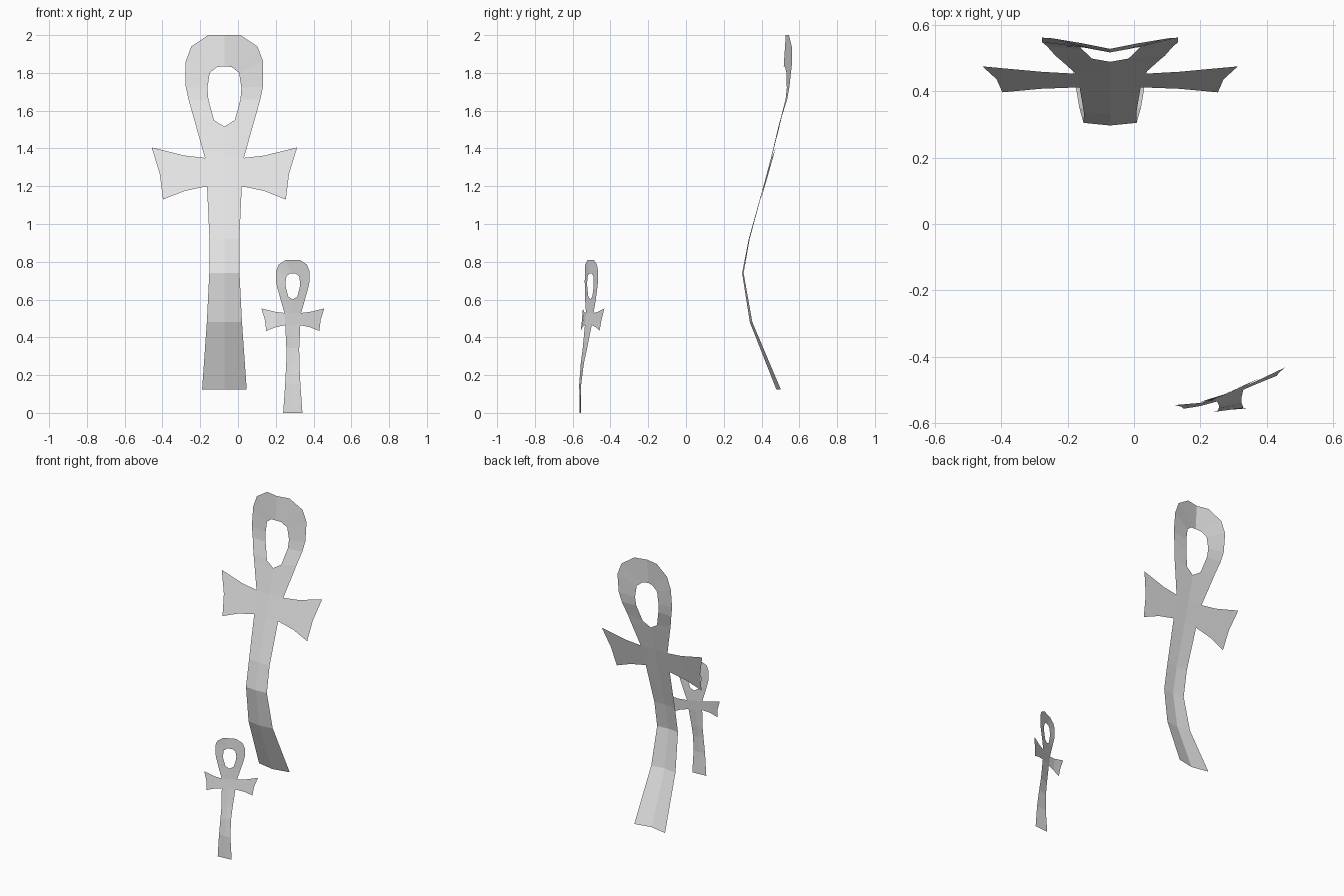
import bpy
import bmesh

cube = bpy.data.objects.get("Cube")
if cube:
    bpy.data.objects.remove(cube, do_unlink=True)

grey = bpy.data.materials.new("plain_grey")
grey.use_nodes = True
grey.diffuse_color = (0.8, 0.8, 0.8, 1)
grey.node_tree.nodes["Principled BSDF"].inputs["Base Color"].default_value = (0.8, 0.8, 0.8, 1)

# Half outline: (inner point, outer point) pairs up the stem and around the loop
STEM = [((0, z), (w, z)) for z, w in
        [(0.125, 0.118), (0.48, 0.093), (0.74, 0.08), (0.92, 0.079), (1.2, 0.092), (1.35, 0.103)]]
LOOP = [((0, 1.515), (0.148, 1.51)), ((0.055, 1.55), (0.165, 1.57)),
        ((0.085, 1.66), (0.19, 1.66)), ((0.09, 1.72), (0.205, 1.73)),
        ((0.078, 1.80), (0.205, 1.86)), ((0.04, 1.83), (0.175, 1.94)),
        ((0.02, 1.833), (0.085, 2.0)), ((0, 1.835), (0, 2.0))]
# Flared arm: root panel and tip panel
ARM = [[(0.103, 1.35), (0.092, 1.2), (0.21, 1.175), (0.21, 1.362)],
       [(0.21, 1.362), (0.21, 1.175), (0.325, 1.13), (0.342, 1.265), (0.385, 1.405)]]


def sample(table, z):
    """Linear interpolation through (z, value) points."""
    if z <= table[0][0]:
        return table[0][1]
    for (z0, a), (z1, b) in zip(table, table[1:]):
        if z <= z1:
            return a + (b - a) * (z - z0) / (z1 - z0)
    return table[-1][1]


def looped_cross(name, place):
    """Thin sheet mirrored about its centre line, bent by place(x, z)."""
    strip = STEM + LOOP
    panels = [[a[0], a[1], b[1], b[0]] for a, b in zip(strip, strip[1:])]
    # arms face the same way round as the stem strip
    panels += ARM
    bm = bmesh.new()
    for side in (1, -1):
        for panel in panels:
            pts = panel if side == 1 else panel[::-1]
            bm.faces.new([bm.verts.new(place(side * x, z)) for x, z in pts])
    bmesh.ops.remove_doubles(bm, verts=bm.verts, dist=0.0005)
    mesh = bpy.data.meshes.new(name)
    bm.to_mesh(mesh)
    bm.free()
    mesh.materials.append(grey)
    obj = bpy.data.objects.new(name, mesh)
    bpy.context.collection.objects.link(obj)
    return obj


# Large sheet: bowed in profile, creased along the centre
BOW = [(0.125, 0.478), (0.48, 0.338), (0.74, 0.297), (0.92, 0.332), (1.2, 0.41),
       (1.35, 0.45), (1.515, 0.489), (1.68, 0.525), (1.83, 0.517), (2.0, 0.528)]
CREASE = [(0.125, 0.2), (0.74, 0.1), (1.13, 0.02), (1.6, 0.04), (1.86, 0.21), (2.0, 0.2)]


def place_large(x, z):
    return (x - 0.072, sample(BOW, z) + abs(x) * sample(CREASE, z), z)


# Small sheet: nearly upright, turned and twisted towards its top
SCALE = 0.432
LEAN = [(0, -0.56), (0.2, -0.56), (0.4, -0.525), (0.55, -0.507), (0.81, -0.505)]
TWIST = [(0, 0.08), (0.2, 0.15), (0.42, 0.45), (0.81, 0.45)]


def place_small(x, z):
    x, z = x * SCALE, (z - 0.125) * SCALE
    turn = max(x, -0.06) + 0.25 * min(x + 0.06, 0)
    return (x + 0.29, sample(LEAN, z) + turn * sample(TWIST, z), z)


looped_cross("large_looped_cross", place_large)
looped_cross("small_looped_cross", place_small)
